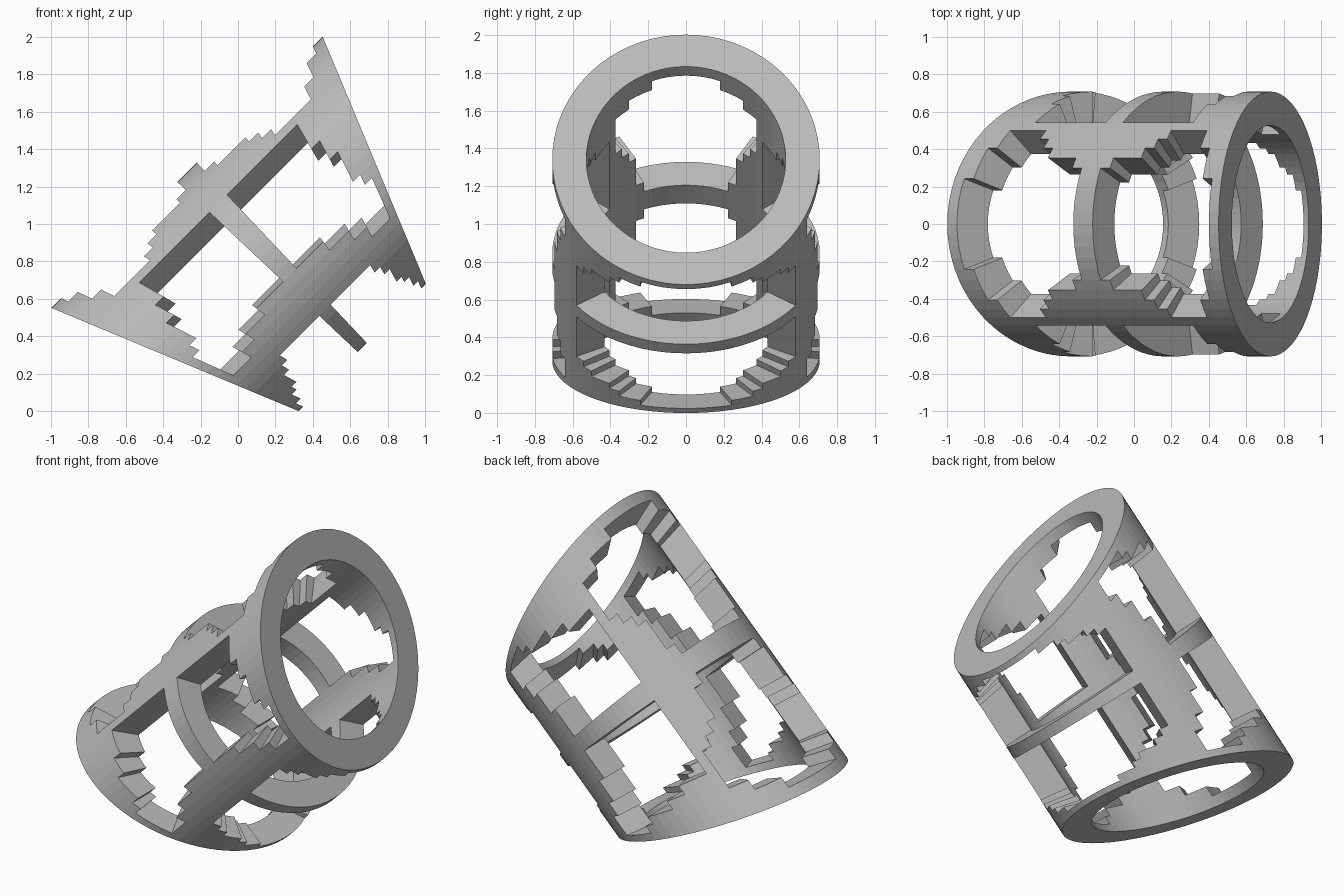
import bpy, bmesh, math

cube = bpy.data.objects.get("Cube")
if cube:
    bpy.data.objects.remove(cube, do_unlink=True)

AROUND, ALONG = 72, 28
MID_U, MID_N = 0.71, 0.433              # centre along and across the tilted tube
OUT_N, OUT_Y, INNER = 0.663, 0.708, 0.745
PIVOT, SLOPE = 1.40, 0.411              # end planes meet at the bend pivot


def interp(x, points):
    """Piecewise linear value of a profile."""
    if x <= points[0][0]:
        return points[0][1]
    for (a, fa), (b, fb) in zip(points, points[1:]):
        if x <= b:
            return fa + (fb - fa) * (x - a) / (b - a)
    return -1


# Window edges in degrees from the top, by distance from the middle hoop
TOP = [(0.07, 25), (0.3, 31), (0.55, 44), (0.76, 44), (0.86, 31), (0.92, 8)]
BOTTOM = [(0, 54), (0.48, 56), (0.71, 42), (0.93, 17)]
SIDE_HIGH = [(0.6, 49), (0.71, 70), (0.82, 90), (0.94, 98)]
SIDE_LOW = [(0, 100), (0.4, 103), (0.63, 110), (0.8, 114), (0.94, 118)]


def solid(i, j):
    """True where the grid cell belongs to a hoop, rim or bar."""
    if not 0 <= i < ALONG:
        return False
    s = abs((i + 0.5) * 2 / ALONG - 1)
    phi = ((j % AROUND) + 0.5) * 360 / AROUND
    phi = min(phi, 360 - phi)
    if s < 0.072:
        return True
    in_top = phi < interp(s, TOP)
    in_bottom = 180 - phi < interp(s, BOTTOM)
    in_side = interp(s, SIDE_HIGH) < phi < interp(s, SIDE_LOW)
    return not (in_top or in_bottom or in_side)


bm = bmesh.new()
cache = {}


def vert(i, j, scale):
    key = (i, j % AROUND, scale)
    if key not in cache:
        a = math.tau * j / AROUND
        n = MID_N + scale * OUT_N * math.cos(a)
        y = scale * OUT_Y * math.sin(a)
        u = MID_U + (i * 2 / ALONG - 1) * SLOPE * (n + PIVOT)
        cache[key] = bm.verts.new(((u - n) / math.sqrt(2), y, (u + n) / math.sqrt(2)))
    return cache[key]


def wall(p, q):
    bm.faces.new([vert(*p, 1), vert(*q, 1), vert(*q, INNER), vert(*p, INNER)])


# Tube skin with stepped windows, and walls around every opening
for i in range(ALONG):
    for j in range(AROUND):
        if not solid(i, j):
            continue
        corners = [(i, j), (i + 1, j), (i + 1, j + 1), (i, j + 1)]
        bm.faces.new([vert(*c, 1) for c in corners])
        bm.faces.new([vert(*c, INNER) for c in reversed(corners)])
        beside = [(i, j - 1), (i + 1, j), (i, j + 1), (i - 1, j)]
        for k in range(4):
            if not solid(*beside[k]):
                wall(corners[(k + 1) % 4], corners[k])
bmesh.ops.recalc_face_normals(bm, faces=bm.faces)

mesh = bpy.data.meshes.new("windowed_tube")
bm.to_mesh(mesh)
bm.free()
tube = bpy.data.objects.new("windowed_tube", mesh)
bpy.context.collection.objects.link(tube)

# Plain grey finish
grey = bpy.data.materials.new("light_grey")
grey.use_nodes = True
grey.diffuse_color = (0.5, 0.5, 0.5, 1)
grey.node_tree.nodes["Principled BSDF"].inputs["Base Color"].default_value = (0.5, 0.5, 0.5, 1)
mesh.materials.append(grey)
